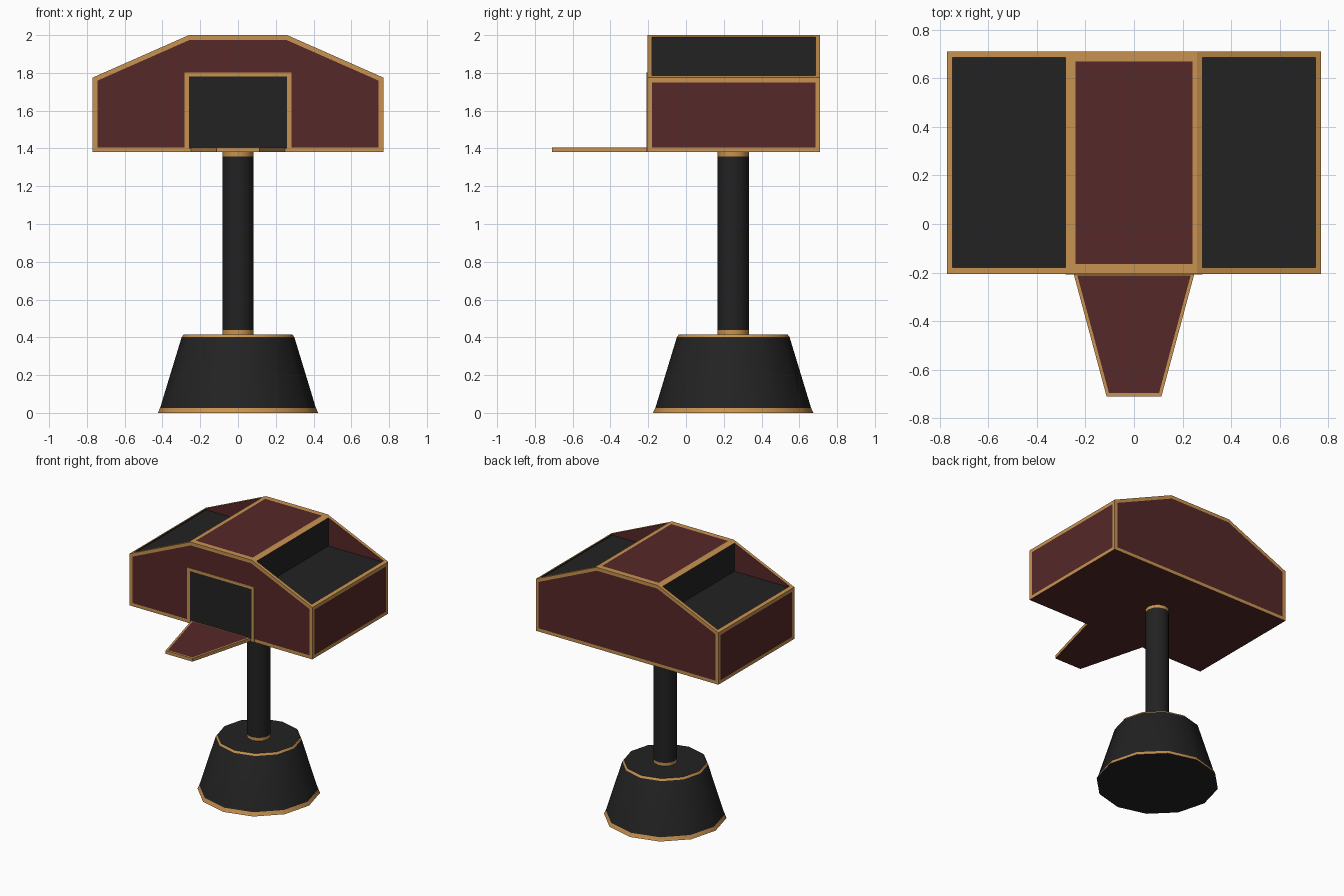
import bpy, bmesh, math
from mathutils import Vector

if "Cube" in bpy.data.objects:
    bpy.data.objects.remove(bpy.data.objects["Cube"])


def material(name, color):
    m = bpy.data.materials.new(name)
    m.diffuse_color = (*color, 1)
    m.use_nodes = True
    m.node_tree.nodes["Principled BSDF"].inputs["Base Color"].default_value = m.diffuse_color
    return m


MATS = [material("dark_red", (0.093, 0.021, 0.021)),
        material("gold_trim", (0.58, 0.29, 0.08)),
        material("black", (0.016, 0.016, 0.016))]
RED, GOLD, BLACK = range(3)


def finish(name, bm):
    bm.normal_update()
    mesh = bpy.data.meshes.new(name)
    bm.to_mesh(mesh)
    bm.free()
    for m in MATS:
        mesh.materials.append(m)
    ob = bpy.data.objects.new(name, mesh)
    bpy.context.collection.objects.link(ob)
    return ob


def prism(points, offset, mat):
    """Closed prism: a flat outline swept along an offset."""
    bm = bmesh.new()
    face = bm.faces.new([bm.verts.new(p) for p in points])
    new = bmesh.ops.extrude_face_region(bm, geom=[face])["geom"]
    bmesh.ops.translate(bm, vec=offset, verts=[v for v in new if isinstance(v, bmesh.types.BMVert)])
    if len([f for f in bm.faces if len(f.verts) == len(points)]) < 2:
        bm.faces.new([bm.verts[i] for i in range(len(points))])
    bmesh.ops.recalc_face_normals(bm, faces=bm.faces[:])
    for f in bm.faces:
        f.material_index = mat
    bm.normal_update()
    return bm


def trim(bm, faces, width):
    """Gold border around each face."""
    rim = bmesh.ops.inset_individual(bm, faces=faces, thickness=width, use_even_offset=True)["faces"]
    for f in rim:
        f.material_index = GOLD


def lathe(name, profile, mats, sides=12, y=0.25):
    """Turned part: profile of (radius, z), one material per band, capped."""
    bm = bmesh.new()
    rings = [[bm.verts.new((r * math.cos(2 * math.pi * i / sides),
                            y + r * math.sin(2 * math.pi * i / sides), z))
              for i in range(sides)] for r, z in profile]
    for a, b, m in zip(rings, rings[1:], mats):
        for i in range(sides):
            j = (i + 1) % sides
            bm.faces.new((a[i], a[j], b[j], b[i])).material_index = m
    bm.faces.new(rings[0][::-1]).material_index = BLACK
    bm.faces.new(rings[-1]).material_index = BLACK
    ob = finish(name, bm)
    bpy.ops.object.select_all(action='DESELECT')
    ob.select_set(True)
    bpy.context.view_layer.objects.active = ob
    bpy.ops.object.shade_smooth_by_angle(angle=math.radians(35))


# weighted foot and pole
lathe("base", [(0.425, 0), (0.412, 0.027), (0.298, 0.402), (0.287, 0.416)], [GOLD, BLACK, GOLD])
lathe("pole", [(0.083, 0.416), (0.083, 0.44), (0.083, 1.357), (0.083, 1.38)], [GOLD, BLACK, GOLD])

# house: gable block with trimmed faces and sunken side trays
FRONT, BACK, LOW, EAVE, TOP = -0.205, 0.71, 1.38, 1.775, 2.0
outline = [(-0.77, LOW), (0.77, LOW), (0.77, EAVE), (0.26, TOP), (-0.26, TOP), (-0.77, EAVE)]
bm = prism([(x, FRONT, z) for x, z in outline], Vector((0, BACK - FRONT, 0)), RED)
roof = [f for f in bm.faces if f.normal.z > 0.99]
slopes = [f for f in bm.faces if 0.1 < f.normal.z < 0.99]
walls = [f for f in bm.faces if abs(f.normal.z) < 0.1]
trim(bm, roof, 0.02)
trim(bm, slopes + walls, 0.025)
for v in roof[0].verts:
    v.co.y += 0.02 if v.co.y < 0.25 else -0.02
for tray in bmesh.ops.extrude_discrete_faces(bm, faces=slopes)["faces"]:
    for v in tray.verts:
        v.co.z = EAVE
    bm.normal_update()
    tray.material_index = BLACK
    for e in tray.edges:
        for f in e.link_faces:
            if f is not tray:
                f.material_index = BLACK if abs(f.normal.x) > 0.5 else RED
finish("house", bm)

# doorway panel and its frame
W, H, T = 0.26, 1.78, 0.022
door = [(-W, LOW + 0.02), (W, LOW + 0.02), (W, H), (-W, H)]
finish("door_panel", prism([(x, FRONT - 0.002, z) for x, z in door], Vector((0, 0.004, 0)), BLACK))
frame = [(-W - T, LOW), (-W - T, H + T), (W + T, H + T), (W + T, LOW),
         (W, LOW), (W, H), (-W, H), (-W, LOW)]
finish("door_frame", prism([(x, FRONT - 0.004, z) for x, z in frame], Vector((0, 0.006, 0)), GOLD))

# tapered landing ramp
board = [(-0.25, -0.2), (0.25, -0.2), (0.113, -0.71), (-0.113, -0.71)]
bm = prism([(x, y, LOW) for x, y in board], Vector((0, 0, 0.025)), GOLD)
flat = [f for f in bm.faces if abs(f.normal.z) > 0.9]
for f in flat:
    f.material_index = RED
trim(bm, [f for f in flat if f.normal.z > 0], 0.013)
finish("ramp", bm)
